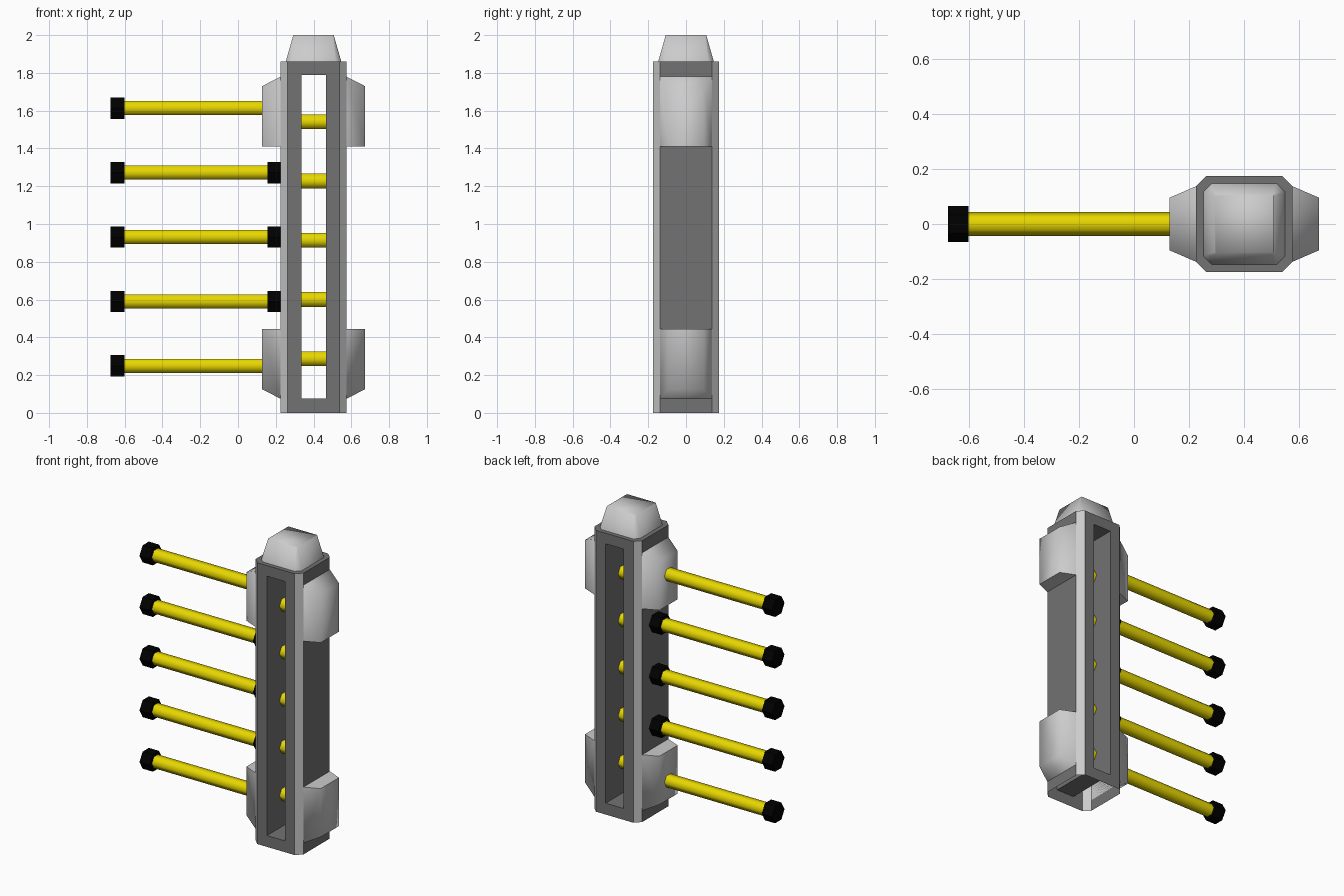
import bpy, bmesh, math
from mathutils import Matrix

if "Cube" in bpy.data.objects:
    bpy.data.objects.remove(bpy.data.objects["Cube"])

PX = 0.40  # x centre of the post


def material(name, rgb):
    m = bpy.data.materials.new(name)
    m.diffuse_color = (*rgb, 1)
    m.use_nodes = True
    m.node_tree.nodes["Principled BSDF"].inputs["Base Color"].default_value = m.diffuse_color
    return m


yellow = material("yellow", (0.80, 0.68, 0.0))
black = material("black", (0.0, 0.0, 0.0))
dark = material("dark_grey", (0.17, 0.17, 0.17))
light = material("light_grey", (0.64, 0.64, 0.64))


def finish(name, bm, mat=None, smooth=None):
    bmesh.ops.recalc_face_normals(bm, faces=bm.faces)
    me = bpy.data.meshes.new(name)
    bm.to_mesh(me)
    bm.free()
    ob = bpy.data.objects.new(name, me)
    bpy.context.collection.objects.link(ob)
    if mat:
        me.materials.append(mat)
    bpy.ops.object.select_all(action='DESELECT')
    ob.select_set(True)
    bpy.context.view_layer.objects.active = ob
    if smooth:
        bpy.ops.object.shade_smooth_by_angle(angle=math.radians(smooth))
    return ob


def loft(name, a, b, mat, smooth=None):
    """Closed solid between two matching point rings."""
    bm = bmesh.new()
    va, vb = [[bm.verts.new(p) for p in ring] for ring in (a, b)]
    bm.faces.new(va)
    bm.faces.new(vb)
    n = len(va)
    for i in range(n):
        j = (i + 1) % n
        bm.faces.new((va[i], va[j], vb[j], vb[i]))
    return finish(name, bm, mat, smooth)


def octagon(hx, hy, c, z):
    pts = [(hx, hy - c), (hx - c, hy), (c - hx, hy), (-hx, hy - c),
           (-hx, c - hy), (c - hx, -hy), (hx - c, -hy), (hx, c - hy)]
    return [(PX + x, y, z) for x, y in pts]


def hex_bar(name, x0, x1, z, r, mat, smooth=None):
    """Six-sided bar along x with corners pointing along y."""
    bm = bmesh.new()
    bmesh.ops.create_cone(bm, cap_ends=True, segments=6, radius1=r, radius2=r, depth=x1 - x0)
    bm.transform(Matrix.Translation(((x0 + x1) / 2, 0, z)) @ Matrix.Rotation(math.pi / 2, 4, 'Y'))
    return finish(name, bm, mat, smooth)


# Chamfered post with a slot cut through front to back, open underneath
post = loft("post", octagon(0.175, 0.175, 0.038, 0), octagon(0.175, 0.175, 0.038, 1.86), dark)
bm = bmesh.new()
bmesh.ops.create_cube(bm, size=1, matrix=Matrix.Translation((PX, 0, 0.9325))
                      @ Matrix.Diagonal((0.13, 1, 1.715, 1)))
cutter = finish("slot_cutter", bm, dark)
cutter.hide_render = True
mod = post.modifiers.new("slot", 'BOOLEAN')
mod.operation, mod.solver, mod.object = 'DIFFERENCE', 'EXACT', cutter
bpy.context.view_layer.objects.active = post
bpy.ops.object.modifier_apply(modifier=mod.name)
bpy.data.objects.remove(cutter)
post.data.materials.clear()
post.data.materials.append(dark)
post.data.materials.append(light)
bm = bmesh.new()
bm.from_mesh(post.data)
bmesh.ops.delete(bm, geom=[f for f in bm.faces if f.calc_center_median().z < 0.001],
                 context='FACES_ONLY')
for f in bm.faces:  # light strips on the chamfered corners
    f.material_index = int(abs(f.normal.x) > 0.3 and abs(f.normal.y) > 0.3)
bm.to_mesh(post.data)
bm.free()

# Tapered cap on top
loft("top_cap", octagon(0.147, 0.147, 0.03, 1.86), octagon(0.107, 0.107, 0.004, 2.0), light, 80)

# Four bumpers: mirrored left/right and top/bottom
for sx, side in ((-1, "left"), (1, "right")):
    for top in (True, False):
        def z(v):
            return v if top else 1.855 - v

        def ring(dx, hy, z1):
            x = PX + sx * dx
            return [(x, -hy, z(1.41)), (x, hy, z(1.41)), (x, hy, z(z1)), (x, -hy, z(z1))]
        loft(f"{side}_{'upper' if top else 'lower'}_bumper",
             ring(0.175, 0.137, 1.78), ring(0.272, 0.095, 1.73), light, 80)

# Long side rungs with black end caps, and short rungs in the slot
for i in range(5):
    z0 = 0.249 + 0.341 * i
    hex_bar(f"side_rung_{i}", -0.62, 0.21, z0, 0.043, yellow, 65)
    hex_bar(f"outer_end_cap_{i}", -0.675, -0.60, z0, 0.065, black)
    hex_bar(f"inner_end_cap_{i}", 0.155, 0.23, z0, 0.065, black)
    hex_bar(f"slot_rung_{i}", 0.325, 0.475, 0.287 + 0.3135 * i, 0.045, yellow, 65)
